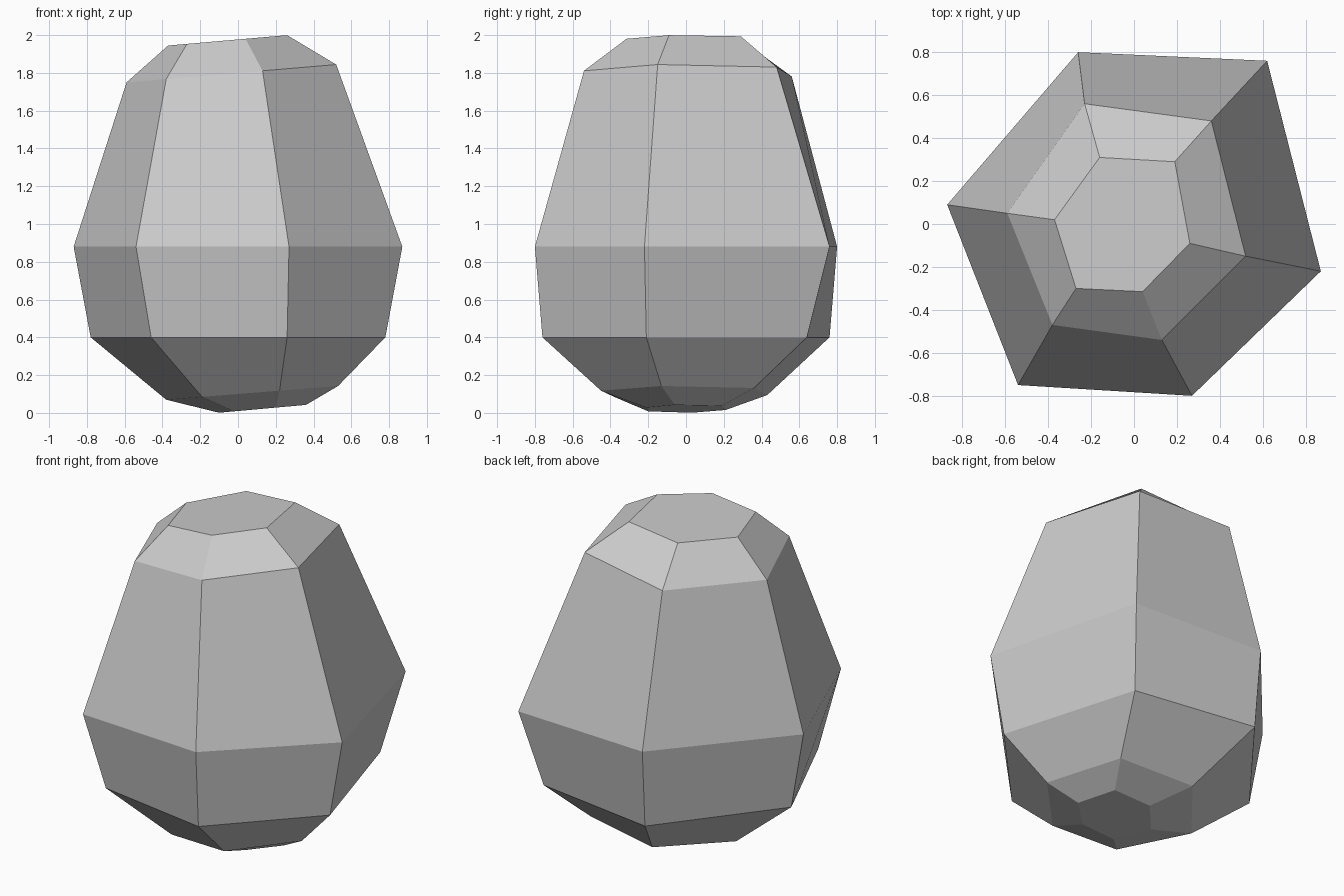
import bpy
import bmesh

# Remove the default object
default_cube = bpy.data.objects.get("Cube")
if default_cube:
    bpy.data.objects.remove(default_cube, do_unlink=True)


def make_material(name, color):
    material = bpy.data.materials.new(name)
    material.use_nodes = True
    material.diffuse_color = color
    material.node_tree.nodes["Principled BSDF"].inputs["Base Color"].default_value = color
    return material


def add_ring(mesh, height, tilt, outline):
    """Six-cornered cross-section, leaning up towards +x by the tilt."""
    return [mesh.verts.new((x, y, height + tilt * x)) for x, y in outline]


def bridge(mesh, lower, upper):
    """Wall of quads between two neighbouring cross-sections."""
    count = len(lower)
    for i in range(count):
        j = (i + 1) % count
        mesh.faces.new((lower[i], lower[j], upper[j], upper[i]))


# Cross-sections from the base to the crown: height, tilt, corners
# (each starts at the left side of the front view and runs anticlockwise)
sections = [
    (0.01, 0.09, [(-0.1, 0.03), (-0.02, -0.2), (0.2, -0.21),
                  (0.36, -0.06), (0.3, 0.19), (0.06, 0.21)]),
    (0.1, 0.08, [(-0.38, 0.05), (-0.19, -0.38), (0.22, -0.45),
                 (0.53, -0.13), (0.4, 0.36), (-0.07, 0.43)]),
    (0.4, 0, [(-0.78, 0.08), (-0.46, -0.64), (0.26, -0.76),
              (0.78, -0.21), (0.53, 0.64), (-0.25, 0.76)]),
    (0.88, 0, [(-0.87, 0.09), (-0.54, -0.75), (0.27, -0.8),
               (0.87, -0.22), (0.62, 0.76), (-0.26, 0.8)]),
    (1.8, 0.085, [(-0.59, 0.05), (-0.38, -0.47), (0.13, -0.54),
                  (0.52, -0.15), (0.36, 0.48), (-0.23, 0.56)]),
    (1.977, 0.087, [(-0.37, 0.02), (-0.27, -0.3), (0.04, -0.315),
                    (0.26, -0.09), (0.19, 0.29), (-0.16, 0.31)]),
]

# Faceted boulder: stacked cross-sections with flat caps
mesh = bmesh.new()
rings = [add_ring(mesh, *section) for section in sections]
for lower, upper in zip(rings, rings[1:]):
    bridge(mesh, lower, upper)
mesh.faces.new(rings[0])
mesh.faces.new(rings[-1])
bmesh.ops.recalc_face_normals(mesh, faces=mesh.faces)

boulder_mesh = bpy.data.meshes.new("boulder")
mesh.to_mesh(boulder_mesh)
mesh.free()
boulder_mesh.materials.append(make_material("stone grey", (0.6, 0.6, 0.6, 1)))
boulder = bpy.data.objects.new("boulder", boulder_mesh)
bpy.context.collection.objects.link(boulder)
